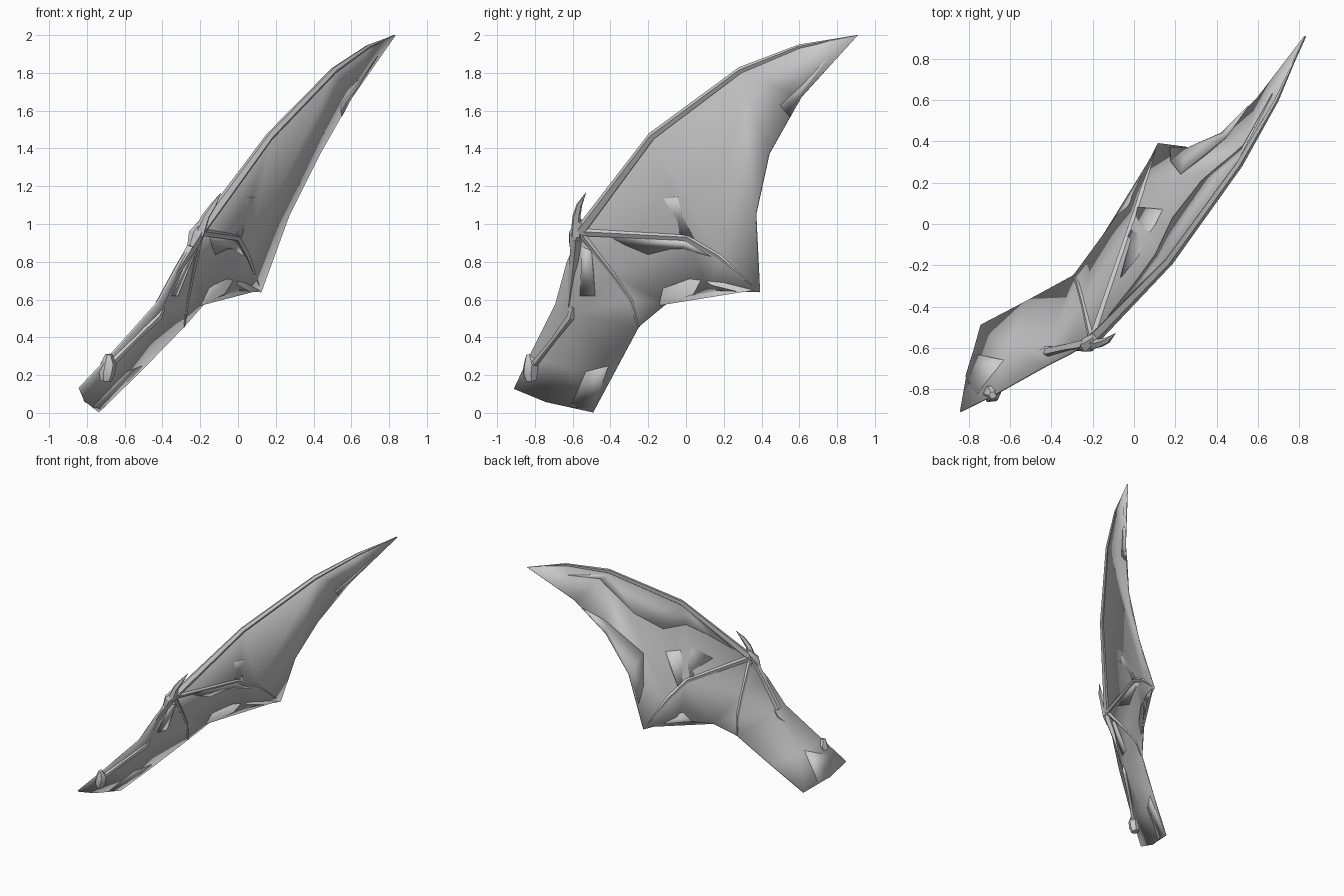
import bpy, bmesh, math
from mathutils import Vector
from mathutils.bvhtree import BVHTree

if "Cube" in bpy.data.objects:
    bpy.data.objects.remove(bpy.data.objects["Cube"])


def make_object(name, bm, thickness=0.0):
    bmesh.ops.recalc_face_normals(bm, faces=bm.faces)
    mesh = bpy.data.meshes.new(name)
    bm.to_mesh(mesh)
    bm.free()
    ob = bpy.data.objects.new(name, mesh)
    bpy.context.collection.objects.link(ob)
    if thickness:
        mod = ob.modifiers.new("thickness", "SOLIDIFY")
        mod.thickness, mod.offset = thickness, 0.0
    bpy.ops.object.select_all(action="DESELECT")
    ob.select_set(True)
    bpy.context.view_layer.objects.active = ob
    bpy.ops.object.shade_smooth_by_angle(angle=math.radians(30))
    return ob


def bone(name, path, radii, sides=5):
    """Faceted tapering tube along a path."""
    pts = [Vector(p) for p in path]
    bm = bmesh.new()
    rings = []
    for i, p in enumerate(pts):
        d = (pts[min(i + 1, len(pts) - 1)] - pts[max(i - 1, 0)]).normalized()
        u = d.cross(Vector((-0.87, 0.40, 0.30))).normalized()
        v = d.cross(u)
        rings.append([bm.verts.new(p + radii[i] * (math.cos(a) * u + math.sin(a) * v))
                      for a in (math.tau * k / sides for k in range(sides))])
    for a, b in zip(rings, rings[1:]):
        for k in range(sides):
            n = (k + 1) % sides
            bm.faces.new((a[k], a[n], b[n], b[k]))
    bm.faces.new(rings[0])
    bm.faces.new(rings[-1])
    return make_object(name, bm)


# Outline and finger joints of the wing
P = {
    "tip": (0.83, 0.91, 2.0), "lead1": (0.69, 0.60, 1.94), "lead2": (0.51, 0.29, 1.815),
    "lead3": (0.17, -0.18, 1.465), "wrist": (-0.20, -0.56, 0.96),
    "mid1": (-0.005, 0.01, 0.93), "mid2": (0.05, 0.18, 0.83), "mid_tip": (0.12, 0.39, 0.64),
    "trail1": (0.27, 0.37, 1.05), "trail2": (0.43, 0.44, 1.37), "trail3": (0.60, 0.61, 1.67),
    "scallop1": (-0.02, 0.12, 0.65), "scallop2": (-0.18, -0.10, 0.58),
    "low1": (-0.245, -0.38, 0.73), "low2": (-0.27, -0.29, 0.60), "low_tip": (-0.29, -0.25, 0.455),
    "edge1": (-0.31, -0.63, 0.80), "edge2": (-0.43, -0.69, 0.58),
    "edge3": (-0.68, -0.83, 0.30), "root1": (-0.84, -0.91, 0.13),
    "root2": (-0.81, -0.74, 0.06), "root3": (-0.74, -0.49, 0.005),
    "elbow": (-0.40, -0.58, 0.53), "inner": (-0.62, -0.62, 0.24), "flank": (-0.52, -0.375, 0.22),
}

# Membrane panels between the fingers
panels = [
    "wrist lead3 lead2 lead1 tip trail3 trail2 trail1 mid_tip mid2 mid1",
    "wrist mid1 mid2 mid_tip scallop1 scallop2 low_tip low2 low1",
    "wrist low1 elbow edge1", "low1 low2 low_tip elbow", "edge1 elbow edge2",
    "edge2 elbow inner edge3", "elbow low_tip flank inner",
    "edge3 inner root2 root1", "inner flank root3 root2",
]
bm = bmesh.new()
verts = {k: bm.verts.new(c) for k, c in P.items()}
for names in panels:
    bm.faces.new([verts[n] for n in names.split()])
bmesh.ops.triangulate(bm, faces=bm.faces[:])
surface = BVHTree.FromBMesh(bm)
make_object("wing_membrane", bm, 0.01)


def patch(name, outline, side):
    """Slightly raised skin fold, drawn in y-z and projected on the membrane."""
    bm = bmesh.new()
    vs = []
    for y, z in outline:
        hit = surface.ray_cast(Vector((2 * side, y, z)), Vector((-side, 0, 0)))[0]
        if hit is None:
            x = -0.2 + (0.67 * (y + 0.56) + 0.51 * (z - 0.97)) / 1.46
            hit = surface.find_nearest(Vector((x, y, z)))[0]
        vs.append(bm.verts.new(hit + Vector((0.004 * side, 0, 0))))
    bm.faces.new(vs)
    bmesh.ops.triangulate(bm, faces=bm.faces[:])
    make_object(name, bm, 0.01)


# Skin folds on the inner face
patch("inner_fold_finger", [(-0.45, 0.96), (0, 0.91), (0.13, 0.83), (-0.02, 0.87),
                            (-0.08, 0.87), (-0.2, 0.84), (-0.32, 0.89)], 1)
patch("inner_fold_scallop", [(-0.14, 0.57), (-0.12, 0.66), (0.02, 0.71), (0.2, 0.69),
                             (0.36, 0.65), (0.12, 0.655)], 1)
patch("inner_fold_tip", [(0.55, 1.57), (0.5, 1.63), (0.62, 1.74), (0.76, 1.89), (0.6, 1.67)], 1)
patch("inner_fold_root", [(-0.61, 0.035), (-0.53, 0.22), (-0.41, 0.25), (-0.49, 0.02)], 1)
patch("inner_fold_forearm", [(-0.55, 0.88), (-0.5, 0.86), (-0.48, 0.62), (-0.56, 0.62)], 1)

# Skin folds on the outer face
patch("outer_fold_trailing", [(0.57, 1.6), (0.43, 1.48), (0.24, 1.19), (0.3, 0.96),
                              (0.37, 0.83), (0.37, 1.05), (0.44, 1.37)], -1)
patch("outer_fold_leading", [(0.63, 1.87), (0.38, 1.78), (0.21, 1.48), (0.03, 1.32),
                             (-0.15, 1.31), (-0.29, 1.2), (-0.45, 1.05), (-0.18, 1.44),
                             (0.29, 1.79)], -1)
patch("outer_fold_middle", [(0.07, 1.16), (-0.16, 1.13), (-0.26, 1.03), (-0.07, 0.99),
                            (-0.06, 0.94), (0.08, 0.9)], -1)
patch("outer_fold_root", [(-0.88, 0.11), (-0.66, 0.26), (-0.63, 0.04), (-0.74, 0.06)], -1)

# Finger bones fanning out from the wrist
joints = lambda names: [P[n] for n in names.split()]
bone("leading_finger", joints("wrist lead3 lead2 lead1 tip"), [0.03, 0.022, 0.018, 0.011, 0.001])
bone("middle_finger", joints("wrist mid1 mid2 mid_tip"), [0.024, 0.019, 0.018, 0.003])
bone("lower_finger", joints("wrist low1 low2 low_tip"), [0.022, 0.015, 0.014, 0.008])

# Arm bones, wrist knuckle and shoulder joint
bone("forearm", [(-0.22, -0.58, 0.92), (-0.33, -0.60, 0.74), (-0.42, -0.62, 0.57)],
     [0.03, 0.022, 0.024])
bone("upper_arm", [(-0.395, -0.60, 0.56), (-0.42, -0.61, 0.51), (-0.54, -0.70, 0.39),
                   (-0.69, -0.82, 0.24)], [0.012, 0.022, 0.014, 0.02])
bone("wrist_knuckle", [(-0.25, -0.60, 0.88), (-0.225, -0.585, 0.94), (-0.18, -0.55, 1.01)],
     [0.02, 0.04, 0.025], 6)
bone("shoulder_joint", [(-0.70, -0.82, 0.17), (-0.695, -0.825, 0.21), (-0.685, -0.82, 0.26),
                        (-0.685, -0.83, 0.31)], [0.03, 0.042, 0.042, 0.018], 6)

# Hooked thumb claw
bone("thumb_claw", [(-0.21, -0.58, 0.94), (-0.17, -0.58, 1.04), (-0.13, -0.565, 1.10),
                    (-0.09, -0.53, 1.165)], [0.034, 0.022, 0.016, 0.001])
